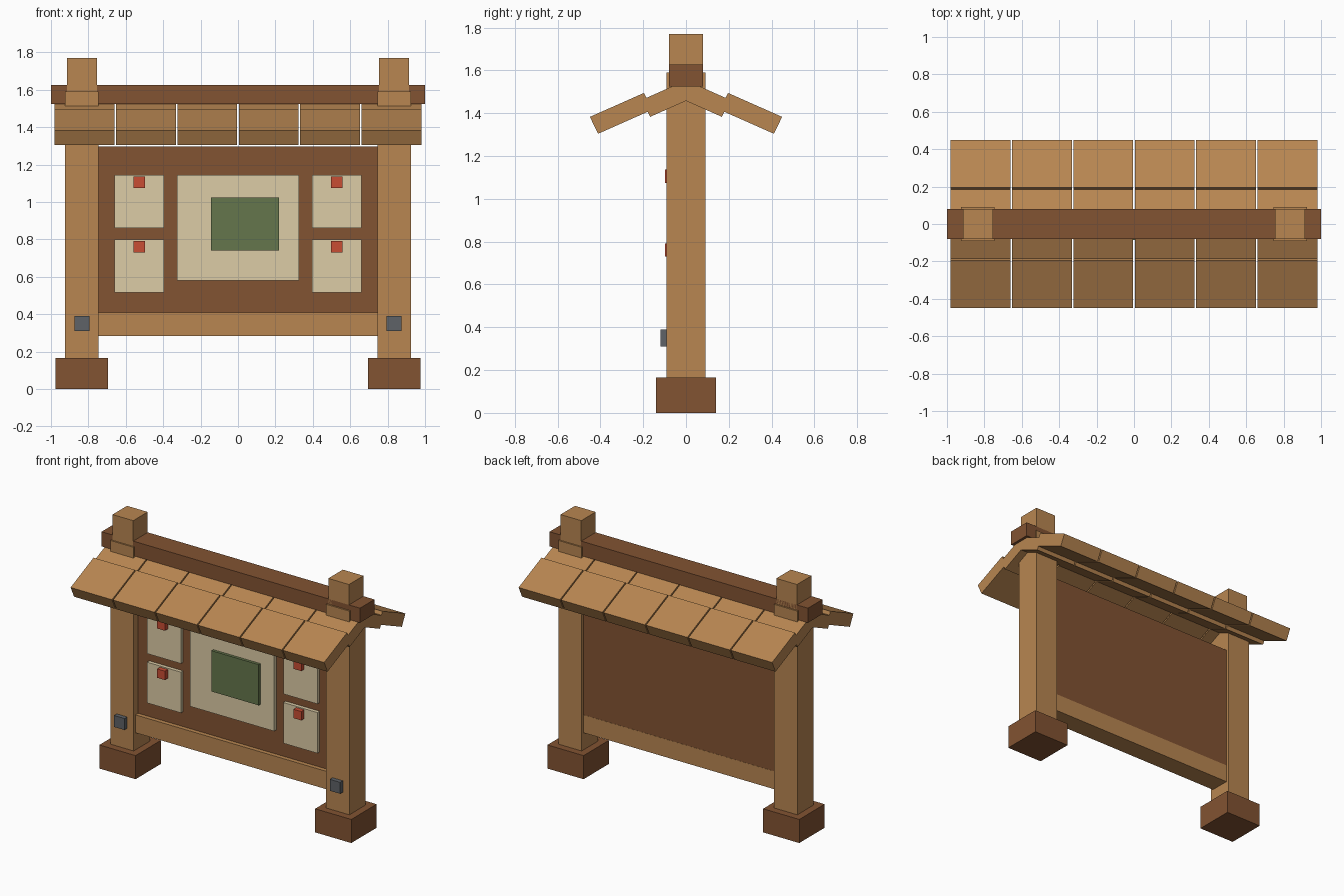
import bpy
import bmesh

cube = bpy.data.objects.get("Cube")
if cube:
    bpy.data.objects.remove(cube, do_unlink=True)


def material(name, r, g, b):
    """Flat material from 0-255 sRGB values."""
    lin = [((c / 255 + 0.055) / 1.055) ** 2.4 for c in (r, g, b)] + [1.0]
    mat = bpy.data.materials.new(name)
    mat.use_nodes = True
    mat.diffuse_color = lin
    mat.node_tree.nodes["Principled BSDF"].inputs["Base Color"].default_value = lin
    return mat


light_wood = material("light wood", 184, 134, 81)
dark_wood = material("dark wood", 130, 83, 50)
paper = material("paper", 220, 204, 166)
green = material("green print", 101, 118, 76)
red = material("red pin", 200, 77, 51)
iron = material("grey iron", 94, 98, 103)


def prism(name, profile, x0, x1, mat):
    """Extrude a (y, z) profile from x0 to x1."""
    bm = bmesh.new()
    face = bm.faces.new([bm.verts.new((x0, y, z)) for y, z in profile])
    new = bmesh.ops.extrude_face_region(bm, geom=[face])["geom"]
    moved = [v for v in new if isinstance(v, bmesh.types.BMVert)]
    bmesh.ops.translate(bm, verts=moved, vec=(x1 - x0, 0, 0))
    bmesh.ops.recalc_face_normals(bm, faces=bm.faces)
    mesh = bpy.data.meshes.new(name)
    bm.to_mesh(mesh)
    bm.free()
    mesh.materials.append(mat)
    obj = bpy.data.objects.new(name, mesh)
    bpy.context.collection.objects.link(obj)
    return obj


def box(name, x, y, z, mat):
    """Box from (min, max) ranges."""
    profile = [(y[0], z[0]), (y[1], z[0]), (y[1], z[1]), (y[0], z[1])]
    return prism(name, profile, x[0], x[1], mat)


def around(centre, half):
    return (centre - half, centre + half)


# Posts with footings, caps, iron bolts and pinned notes on both sides
for side, s in (("right", -1), ("left", 1)):
    px = s * 0.835
    box(f"{side}_footing", around(px, 0.14), (-0.14, 0.14), (0, 0.165), dark_wood)
    box(f"{side}_post", around(px, 0.09), (-0.09, 0.09), (0.002, 1.59), light_wood)
    box(f"{side}_post_cap", around(px, 0.08), (-0.08, 0.08), (1.55, 1.77), light_wood)
    box(f"{side}_bolt", around(px, 0.04), (-0.12, -0.08), (0.31, 0.39), iron)
    for row, z in (("lower", 0.515), ("upper", 0.86)):
        nx = s * 0.528
        box(f"{side}_{row}_note", around(nx, 0.132), (-0.065, -0.03), (z, z + 0.285), paper)
        box(f"{side}_{row}_pin", around(nx, 0.03), (-0.097, -0.06), (z + 0.215, z + 0.277), red)

# Board, bottom rail and central poster
box("board", (-0.75, 0.75), (-0.04, 0.069), (0.38, 1.297), dark_wood)
box("bottom_rail", (-0.75, 0.75), (-0.07, 0.07), (0.285, 0.41), light_wood)
box("poster", (-0.325, 0.325), (-0.065, -0.03), (0.58, 1.145), paper)
box("poster_print", (-0.145, 0.22), (-0.085, -0.06), (0.74, 1.025), green)

# Ridge beam
box("ridge_beam", (-1, 1), (-0.08, 0.08), (1.525, 1.627), dark_wood)

# Roof tiles: two overlapping rows on each slope
upper_row = [(0, 1.554), (0.205, 1.463), (0.168, 1.383), (0, 1.458)]
lower_row = [(0.196, 1.495), (0.449, 1.383), (0.411, 1.304), (0.158, 1.416)]
for slope, s in (("front", -1), ("back", 1)):
    for row, profile in (("upper", upper_row), ("lower", lower_row)):
        for i in range(6):
            x = around((i - 2.5) * 0.3285, 0.16)
            prism(f"{slope}_{row}_tile_{i + 1}", [(s * y, z) for y, z in profile], *x, light_wood)
